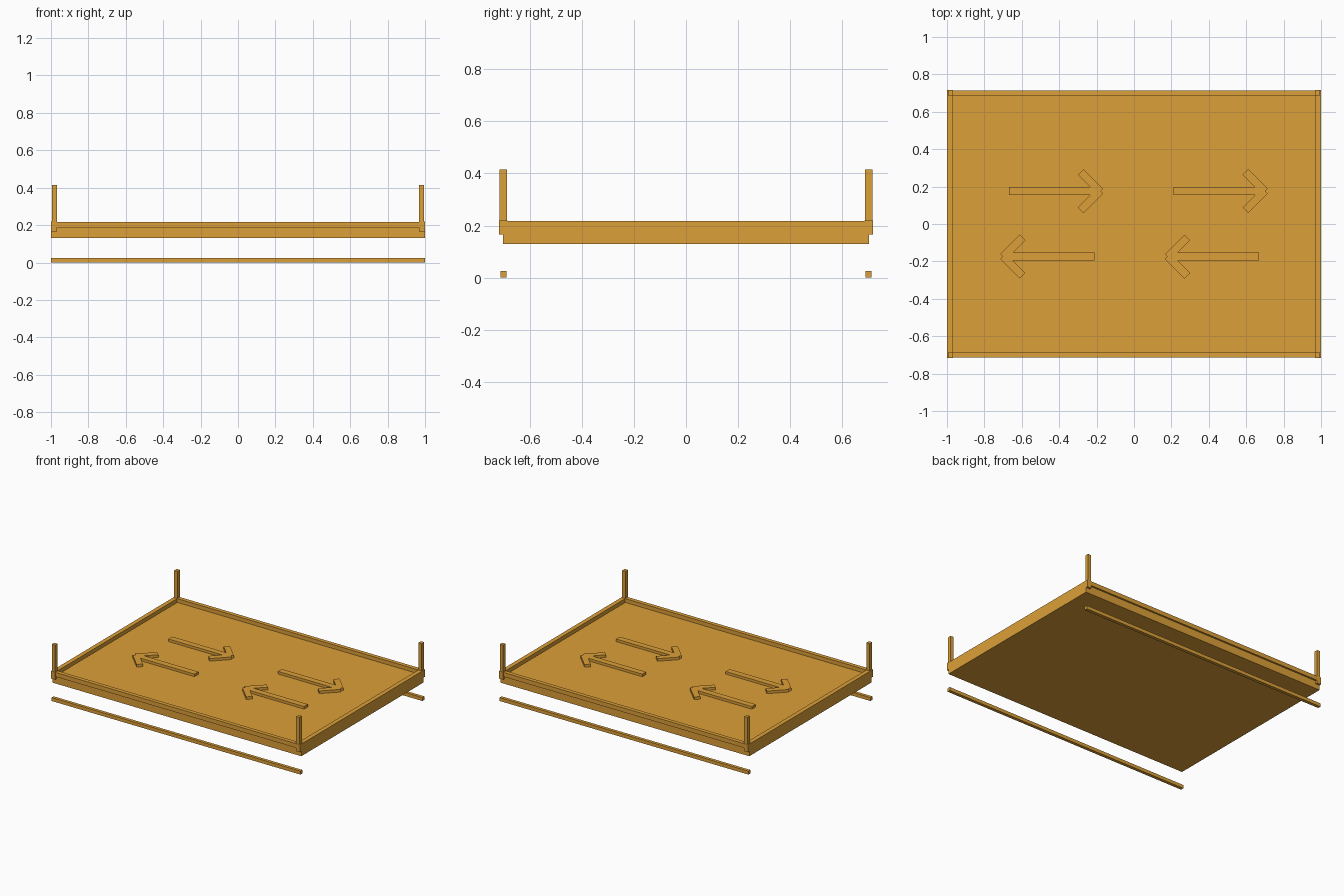
import bpy, bmesh
from math import radians
from mathutils import Matrix, Vector

if "Cube" in bpy.data.objects:
    bpy.data.objects.remove(bpy.data.objects["Cube"])

mat = bpy.data.materials.new("ochre")
mat.diffuse_color = (0.72, 0.35, 0.04, 1)
mat.use_nodes = True
mat.node_tree.nodes["Principled BSDF"].inputs["Base Color"].default_value = mat.diffuse_color


def finish(name, bm):
    bmesh.ops.recalc_face_normals(bm, faces=bm.faces)
    mesh = bpy.data.meshes.new(name)
    bm.to_mesh(mesh)
    bm.free()
    mesh.materials.append(mat)
    obj = bpy.data.objects.new(name, mesh)
    bpy.context.collection.objects.link(obj)
    return obj


def add_box(bm, center, size, angle=0):
    m = (Matrix.Translation(center) @ Matrix.Rotation(radians(angle), 4, 'Z')
         @ Matrix.Diagonal((*size, 1)))
    bmesh.ops.create_cube(bm, size=1, matrix=m)


def box(name, x, y, z):
    bm = bmesh.new()
    spans = (x, y, z)
    add_box(bm, [(a + b) / 2 for a, b in spans], [abs(b - a) for a, b in spans])
    return finish(name, bm)


# Deck: U-shaped section with raised end lips, extruded across the width
FLOOR, RIM = 0.19, 0.218
profile = [(-1, 0.13), (1, 0.13), (1, RIM), (0.968, RIM),
           (0.968, FLOOR), (-0.968, FLOOR), (-0.968, RIM), (-1, RIM)]
bm = bmesh.new()
face = bm.faces.new([bm.verts.new((x, -0.702, z)) for x, z in profile])
ext = bmesh.ops.extrude_face_region(bm, geom=[face])
moved = [v for v in ext["geom"] if isinstance(v, bmesh.types.BMVert)]
bmesh.ops.translate(bm, verts=moved, vec=Vector((0, 1.404, 0)))
finish("deck", bm)

# Long side lips, ground rails, corner posts with their sockets
for sy, side in ((-1, "front"), (1, "back")):
    box(f"{side}_lip", (-0.968, 0.968), (sy * 0.686, sy * 0.715), (FLOOR - 0.003, RIM))
    box(f"{side}_ground_rail", (-1, 1), (sy * 0.688, sy * 0.711), (0, 0.025))
    for sx, end in ((-1, "left"), (1, "right")):
        box(f"{side}_{end}_socket", (sx * 0.967, sx * 1.0), (sy * 0.685, sy * 0.717), (0.165, RIM + 0.001))
        box(f"{side}_{end}_post", (sx * 0.968, sx * 0.994), (sy * 0.687, sy * 0.716), (0.2, 0.415))

# Direction arrows: a shaft and two crossed head bars
for i, (x, y, turn) in enumerate(((-0.18, 0.176, 0), (0.70, 0.176, 0),
                                  (-0.70, -0.174, 180), (0.18, -0.174, 180))):
    bm = bmesh.new()
    zc, h = FLOOR + 0.009, 0.02
    add_box(bm, (-0.26, 0, zc), (0.455, 0.044, h))
    for s in (-1, 1):
        add_box(bm, (-0.0525, s * 0.0505, zc), (0.148, 0.042, h), -45 * s)
    arrow = finish(f"arrow_{i + 1}", bm)
    arrow.location = (x, y, 0)
    arrow.rotation_euler.z = radians(turn)
